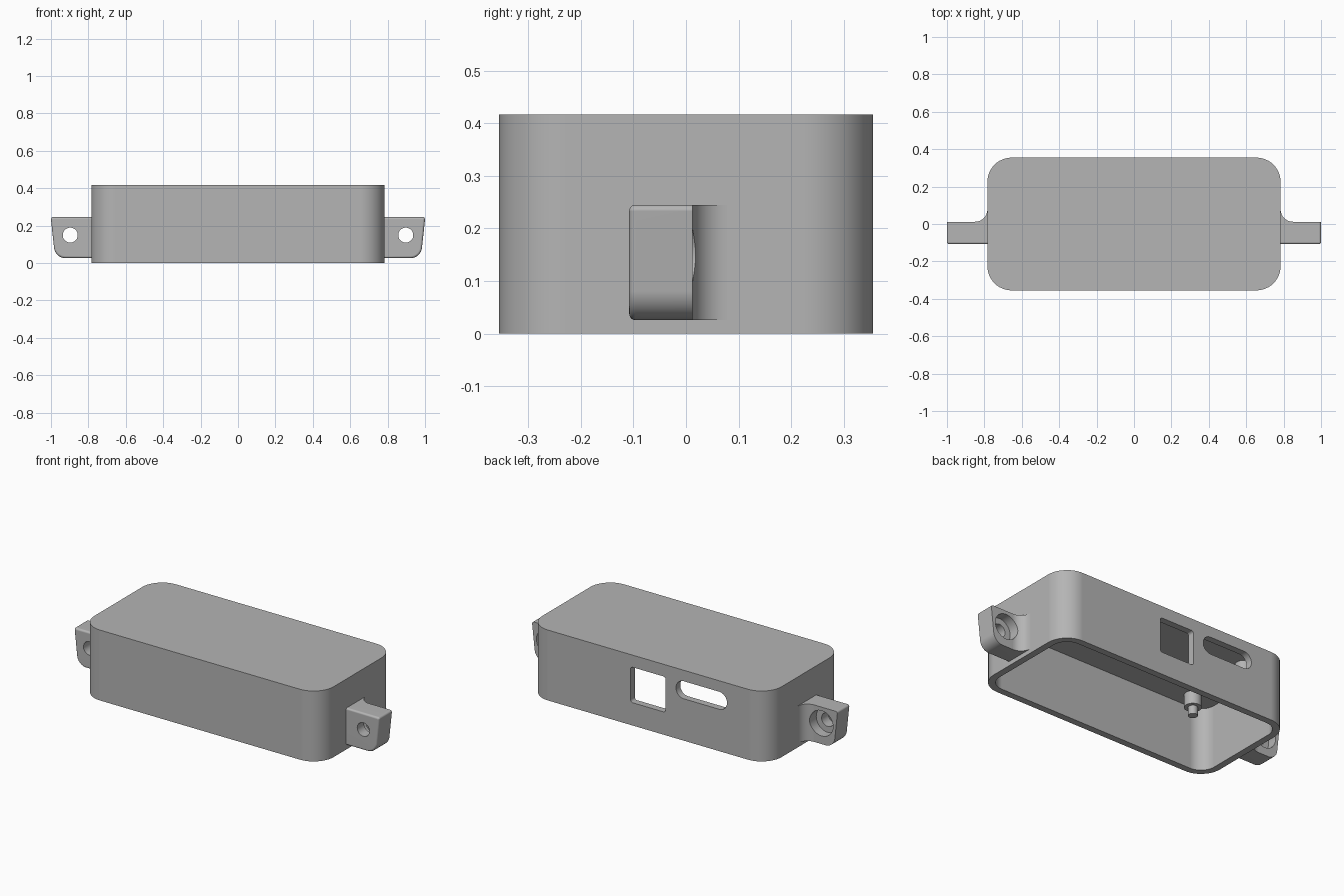
import bpy, bmesh
from math import pi, sin, cos, radians
from mathutils import Vector

cube = bpy.data.objects.get("Cube")
if cube:
    bpy.data.objects.remove(cube, do_unlink=True)

grey = bpy.data.materials.new("plain grey")
grey.use_nodes = True
colour = (0.46, 0.46, 0.46, 1)
grey.diffuse_color = colour
grey.node_tree.nodes["Principled BSDF"].inputs["Base Color"].default_value = colour


def arc(cx, cy, r, start, end, steps=12):
    angles = [radians(start + (end - start) * i / steps) for i in range(steps + 1)]
    return [(cx + r * cos(a), cy + r * sin(a)) for a in angles]


def rounded_rect(cx, cy, hx, hy, r):
    """Outline of a rectangle with rounded corners."""
    points = []
    for sx, sy, a in ((1, 1, 0), (-1, 1, 90), (-1, -1, 180), (1, -1, 270)):
        points += arc(cx + sx * (hx - r), cy + sy * (hy - r), r, a, a + 90)
    return points


def circle(cx, cy, r):
    return arc(cx, cy, r, 0, 360 - 7.5, 47)


def prism(name, outline, axis, low, high, front_bevel=0):
    """Extrude an outline along z (outline in x, y) or along y (outline in x, z)."""
    def place(p, h):
        return Vector((p[0], p[1], h)) if axis == "z" else Vector((p[0], h, p[1]))
    bm = bmesh.new()
    face = bm.faces.new([bm.verts.new(place(p, low)) for p in outline])
    bottom_edges = list(face.edges)
    top = bmesh.ops.extrude_face_region(bm, geom=[face], use_keep_orig=True)
    moved = [v for v in top["geom"] if isinstance(v, bmesh.types.BMVert)]
    bmesh.ops.translate(bm, verts=moved, vec=place((0, 0), high - low))
    if front_bevel:
        bmesh.ops.bevel(bm, geom=bottom_edges, offset=front_bevel, segments=5,
                        profile=0.5, affect="EDGES", clamp_overlap=True)
    bmesh.ops.recalc_face_normals(bm, faces=bm.faces)
    mesh = bpy.data.meshes.new(name)
    bm.to_mesh(mesh)
    bm.free()
    mesh.materials.append(grey)
    obj = bpy.data.objects.new(name, mesh)
    bpy.context.collection.objects.link(obj)
    return obj


def activate(obj):
    bpy.ops.object.select_all(action="DESELECT")
    obj.select_set(True)
    bpy.context.view_layer.objects.active = obj


def combine(obj, other, operation):
    activate(obj)
    mod = obj.modifiers.new("combine", "BOOLEAN")
    mod.object, mod.operation, mod.solver = other, operation, "EXACT"
    bpy.ops.object.modifier_apply(modifier=mod.name)
    bpy.data.objects.remove(other, do_unlink=True)


def finish(obj, mirror=(False, False)):
    activate(obj)
    if any(mirror):
        mod = obj.modifiers.new("mirror", "MIRROR")
        mod.use_axis = (*mirror, False)
        bpy.ops.object.modifier_apply(modifier=mod.name)
    bpy.ops.object.shade_smooth_by_angle(angle=radians(28))
    mod = obj.modifiers.new("flat walls", "WEIGHTED_NORMAL")
    mod.keep_sharp = True


# Shell: open underneath, with rounded upright corners
HX, HY, HEIGHT, WALL, CEILING = 0.784, 0.355, 0.417, 0.04, 0.377
shell = prism("shell", rounded_rect(0, 0, HX, HY, 0.13), "z", 0, HEIGHT)
cavity = rounded_rect(0, 0, HX - WALL, HY - WALL, 0.09)
combine(shell, prism("cavity", cavity, "z", -0.1, CEILING), "DIFFERENCE")

# Openings in the back wall: a square port and a long slot
port = rounded_rect(0, 0.24, 0.115, 0.105, 0.015)
slot = rounded_rect(-0.35, 0.3, 0.167, 0.052, 0.0515)
for outline in (port, slot):
    combine(shell, prism("opening", outline, "y", 0.25, 0.45), "DIFFERENCE")
finish(shell)

# Mounting lugs: tapered tab, concave fillet to the wall, stepped screw hole
ROOT, LOW, TOP, BACK = HX - 0.02, 0.026, 0.245, 0.012
tab = [(ROOT, TOP), (ROOT, LOW)]
tab += arc(0.922, LOW + 0.062, 0.062, 270, 353)
tab += arc(0.988, TOP - 0.012, 0.012, 0, 90, 5)
lugs = prism("mounting_lugs", tab, "y", -0.108, BACK, 0.018)
R = 0.066
fillet = [(ROOT, BACK + R), (ROOT, BACK - 0.04), (HX + R, BACK - 0.04)]
fillet += arc(HX + R, BACK + R, R, 270, 180)
combine(lugs, prism("fillet", fillet, "z", LOW, TOP), "UNION")
for radius, start in ((0.04, -0.2), (0.075, -0.045)):
    cutter = prism("screw_hole", circle(0.897, 0.149, radius), "y", start, 0.2)
    combine(lugs, cutter, "DIFFERENCE")
finish(lugs, (True, False))

# Standoffs under the ceiling, each with a thin locating pin
for name, radius, low, high in (("standoffs", 0.047, 0.3, CEILING + 0.01),
                                ("standoff_pins", 0.026, 0.25, 0.31)):
    finish(prism(name, circle(0.585, 0.21, radius), "z", low, high), (True, True))
